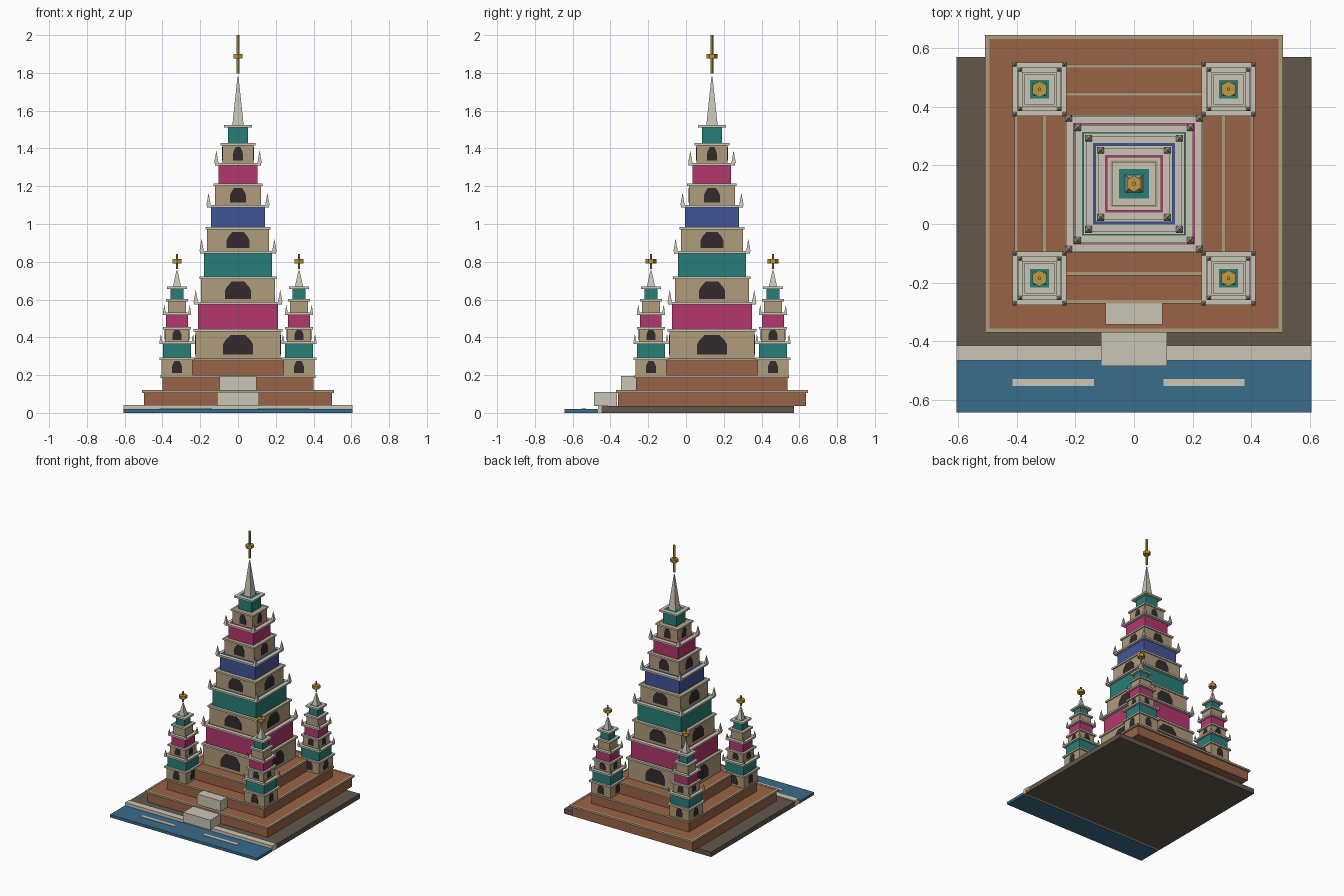
import bpy, bmesh, math
from mathutils import Matrix, Vector

cube = bpy.data.objects.get("Cube")
if cube:
    bpy.data.objects.remove(cube, do_unlink=True)


def linear(channel):
    c = channel / 255
    return c / 12.92 if c <= 0.04045 else ((c + 0.055) / 1.055) ** 2.4


def material(name, hexcode):
    rgb = [linear(c) for c in bytes.fromhex(hexcode)]
    mat = bpy.data.materials.new(name)
    mat.use_nodes = True
    mat.diffuse_color = (*rgb, 1)
    bsdf = mat.node_tree.nodes["Principled BSDF"]
    bsdf.inputs["Base Color"].default_value = (*rgb, 1)
    return mat


STONE = material("pale stone", "cbc5b6")
TAN = material("sandstone", "b09c7b")
BRICK = material("brick", "9a6446")
TEAL = material("teal tile", "277f78")
MAGENTA = material("magenta tile", "b4366c")
BLUE = material("blue tile", "425498")
WATER = material("water", "3a6c8b")
GROUND = material("dark earth", "63574b")
DARK = material("doorway shadow", "342b2d")
GOLD = material("gold", "c09a3c")

CENTRE = 0.1375  # temple axis along y
parts = {}


def part(name, mat):
    """Return the mesh being collected for a named part."""
    if name not in parts:
        parts[name] = (bmesh.new(), mat)
    return parts[name][0]


def box(name, mat, x, y, z):
    """Box from (min, max) ranges."""
    size = [r[1] - r[0] for r in (x, y, z)]
    mid = [(r[0] + r[1]) / 2 for r in (x, y, z)]
    matrix = Matrix.Translation(mid) @ Matrix.Diagonal((*size, 1))
    bmesh.ops.create_cube(part(name, mat), size=1, matrix=matrix)


def block(name, mat, cx, cy, half, z0, z1):
    """Square block around a vertical axis."""
    box(name, mat, (cx - half, cx + half), (cy - half, cy + half), (z0, z1))


def frame(name, mat, cx, cy, inner, outer, z0, z1):
    """Four moulding strips that cross at the corners."""
    for s in (-1, 1):
        near, far = sorted((s * inner, s * outer))
        box(name, mat, (cx - outer, cx + outer), (cy + near, cy + far), (z0, z1))
        box(name, mat, (cx + near, cx + far), (cy - outer, cy + outer), (z0, z1))


def cone(name, mat, at, sides, r1, r2, height):
    turn = Matrix.Rotation(math.pi / 4 if sides == 4 else 0, 4, "Z")
    matrix = Matrix.Translation(Vector(at) + Vector((0, 0, height / 2))) @ turn
    bmesh.ops.create_cone(part(name, mat), cap_ends=True, segments=sides,
                          radius1=r1, radius2=r2, depth=height, matrix=matrix)


def doorways(name, cx, cy, half, w, z0, z1):
    """Thin arched plate on each of the four walls."""
    bm = part(name, DARK)
    right = [(1, 0), (1, 0.5), (0.86, 0.7), (0.5, 1)]
    outline = right + [(-a, b) for a, b in reversed(right)]
    for side in range(4):
        turn = Matrix.Translation((cx, cy, 0)) @ Matrix.Rotation(side * math.pi / 2, 4, "Z")
        verts = [bm.verts.new(turn @ Vector((a * w, -half - 0.001, z0 + b * (z1 - z0))))
                 for a, b in outline]
        face = bm.faces.new(verts)
        out = bmesh.ops.extrude_face_region(bm, geom=[face])
        moved = [v for v in out["geom"] if isinstance(v, bmesh.types.BMVert)]
        inward = turn.to_3x3() @ Vector((0, 0.004, 0))
        bmesh.ops.translate(bm, verts=moved, vec=inward)


def tower(name, cx, cy, z, tiers, lip, ledge, pin, spire, finial):
    """Stack tiers of (material, half width, top, door half width)."""
    for i, (mat, half, top, door) in enumerate(tiers):
        coloured = mat is not TAN
        wide = ledge if coloured else lip
        block(f"{name}_{mat.name}_tiers", mat, cx, cy, half, z, top - 0.002)
        frame(f"{name}_cornices", STONE, cx, cy, half - 0.003, half + wide, top - 0.013, top)
        if door:
            rise = top - z
            doorways(f"{name}_doorways", cx, cy, half, door, z + 0.14 * rise, top - 0.2 * rise)
        if coloured and i < len(tiers) - 1:
            off = half + wide * 0.6
            for sx in (-1, 1):
                for sy in (-1, 1):
                    cone(f"{name}_pinnacles", STONE, (cx + sx * off, cy + sy * off, top - 0.002),
                         4, pin * 0.25, 0, pin)
        z = top - 0.002
    # spire and gilded finial
    width, tip = spire
    cone(f"{name}_spire", STONE, (cx, cy, z), 4, width * 1.414, 0.004, tip - z)
    start, bead, end, thick = finial
    cone(f"{name}_finial", GOLD, (cx, cy, start), 6, thick, thick, end - start)
    cone(f"{name}_finial", GOLD, (cx, cy, bead - 0.011), 6, 0.028, 0.028, 0.022)


# ground, quay and river
WIDE = (-0.607, 0.607)
box("ground", GROUND, WIDE, (-0.447, 0.571), (0, 0.036))
box("quay_edge", STONE, WIDE, (-0.466, -0.415), (0.003, 0.042))
box("river", WATER, WIDE, (-0.644, -0.465), (0, 0.02))
for x in ((-0.415, -0.137), (0.1, 0.378)):
    box("river_ripples", STONE, x, (-0.554, -0.53), (0.018, 0.023))

# stepped terraces with sandstone rims
z = 0.036
for half, rim, top in ((0.497, 0.012, 0.12), (0.401, 0.008, 0.2), (0.304, 0.01, 0.29)):
    block("terraces", BRICK, 0, CENTRE, half, z, top - 0.002)
    frame("terrace_rims", TAN, 0, CENTRE, half - 0.003, half + rim, top - 0.014, top)
    z = top - 0.002

# entrance stair blocks
box("lower_stair", STONE, (-0.112, 0.112), (-0.486, -0.365), (0.036, 0.11))
box("upper_stair", STONE, (-0.098, 0.098), (-0.344, -0.263), (0.118, 0.195))

# central tower
tower("central_tower", 0, CENTRE, 0.288, [
    (TAN, 0.226, 0.443, 0.08), (MAGENTA, 0.211, 0.587, 0),
    (TAN, 0.196, 0.722, 0.068), (TEAL, 0.18, 0.857, 0),
    (TAN, 0.164, 0.983, 0.06), (BLUE, 0.143, 1.1, 0),
    (TAN, 0.122, 1.215, 0.042), (MAGENTA, 0.102, 1.324, 0),
    (TAN, 0.083, 1.428, 0.026), (TEAL, 0.054, 1.525, 0)],
    0.009, 0.021, 0.067, (0.03, 1.78), (1.797, 1.888, 2.0, 0.008))

# four corner towers
for label, sx in (("right", -1), ("left", 1)):
    for end, sy in (("front", -1), ("back", 1)):
        tower(f"{end}_{label}_tower", sx * 0.323, CENTRE + sy * 0.323, 0.198, [
            (TAN, 0.081, 0.294, 0.027), (TEAL, 0.075, 0.378, 0),
            (TAN, 0.064, 0.455, 0.024), (MAGENTA, 0.057, 0.532, 0),
            (TAN, 0.048, 0.603, 0), (TEAL, 0.035, 0.668, 0)],
            0.011, 0.017, 0.042, (0.022, 0.755), (0.762, 0.803, 0.84, 0.006))

# turn the collected parts into objects
for name, (bm, mat) in parts.items():
    bmesh.ops.recalc_face_normals(bm, faces=bm.faces)
    name = name.replace(" ", "_")
    mesh = bpy.data.meshes.new(name)
    bm.to_mesh(mesh)
    bm.free()
    mesh.materials.append(mat)
    bpy.context.collection.objects.link(bpy.data.objects.new(name, mesh))
